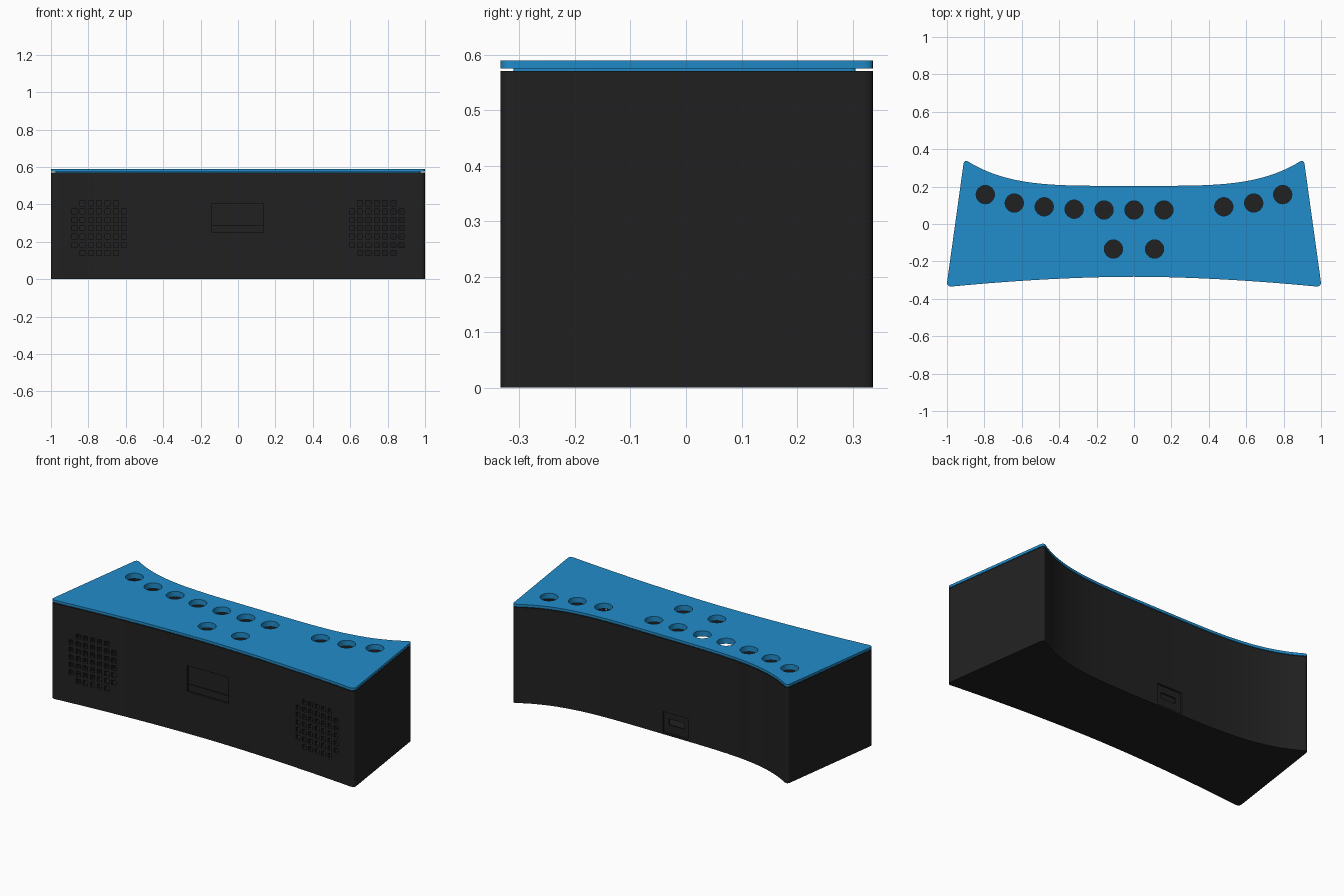
import bpy, bmesh, math
from mathutils import Vector

if "Cube" in bpy.data.objects:
    bpy.data.objects.remove(bpy.data.objects["Cube"])

WALL, BODY_H, TOP = 0.02, 0.571, 0.59


def material(name, rgb):
    m = bpy.data.materials.new(name)
    m.diffuse_color = (*rgb, 1)
    m.use_nodes = True
    m.node_tree.nodes["Principled BSDF"].inputs["Base Color"].default_value = m.diffuse_color
    return m


black = material("matte black", (0.0152, 0.0152, 0.0152))
blue = material("lid blue", (0.0152, 0.262, 0.59))


def outline(inset=0.0, r=0.03):
    """Plan shape: waisted box with curved front and back, corners rounded."""
    n = 40
    us = [-1 + 2 * i / n for i in range(n + 1)]
    pts = [Vector((1.003 * u, -0.282 - 0.055 * abs(u) ** 1.8)) for u in us]
    pts += [Vector((0.908 * u, 0.204 + 0.143 * abs(u) ** 4.2)) for u in reversed(us)]
    corners = {0, n, n + 1, 2 * n + 1}
    N = len(pts)
    off = []
    for i, p in enumerate(pts):                      # mitred inward offset
        a = (p - pts[i - 1]).normalized()
        b = (pts[(i + 1) % N] - p).normalized()
        na, nb = Vector((-a.y, a.x)), Vector((-b.y, b.x))
        off.append(p + (na + nb) * inset / (1 + na.dot(nb)))
    out = []
    for i, p in enumerate(off):
        if i in corners:                             # rounded corner
            a = p + (off[i - 1] - p).normalized() * r
            b = p + (off[(i + 1) % N] - p).normalized() * r
            out += [a * (1 - t) ** 2 + p * 2 * t * (1 - t) + b * t * t
                    for t in [k / 6 for k in range(7)]]
        else:
            out.append(p)
    return out


def add_prism(bm, pts, z0, z1):
    lo = [bm.verts.new((p[0], p[1], z0)) for p in pts]
    hi = [bm.verts.new((p[0], p[1], z1)) for p in pts]
    bm.faces.new(lo[::-1])
    bm.faces.new(hi)
    for i in range(len(pts)):
        j = (i + 1) % len(pts)
        bm.faces.new((lo[i], lo[j], hi[j], hi[i]))


def add_box(bm, x0, x1, y0, y1, z0, z1):
    add_prism(bm, [(x0, y0), (x1, y0), (x1, y1), (x0, y1)], z0, z1)


def make(name, bm, mat):
    me = bpy.data.meshes.new(name)
    bm.to_mesh(me)
    bm.free()
    ob = bpy.data.objects.new(name, me)
    bpy.context.collection.objects.link(ob)
    me.materials.append(mat)
    return ob


def boolean(ob, bm, op="DIFFERENCE"):
    """Apply a boolean with the given bmesh, then drop the helper."""
    tool = make("cutter", bm, ob.data.materials[0])
    tool.hide_render = True
    mod = ob.modifiers.new("cut", "BOOLEAN")
    mod.operation, mod.solver, mod.object = op, "EXACT", tool
    bpy.context.view_layer.update()
    dg = bpy.context.evaluated_depsgraph_get()
    me = bpy.data.meshes.new_from_object(ob.evaluated_get(dg))
    ob.modifiers.clear()
    ob.data = me
    bpy.data.objects.remove(tool)


def smooth(ob):
    bpy.ops.object.select_all(action="DESELECT")
    ob.select_set(True)
    bpy.context.view_layer.objects.active = ob
    bpy.ops.object.shade_smooth_by_angle(angle=math.radians(30))


# Hollow body
bm = bmesh.new()
add_prism(bm, outline(), 0, BODY_H)
body = make("case_body", bm, black)
bm = bmesh.new()
add_prism(bm, outline(WALL, 0.015), WALL, 0.7)
boolean(body, bm)

# Shallow recesses: display ledge at the front, socket plate at the back
bm = bmesh.new()
add_box(bm, -0.138, 0.136, -0.4, -0.272, 0.25, 0.405)
add_box(bm, -0.157, 0.01, 0.194, 0.3, 0.01, 0.135)
boolean(body, bm)

# Through openings: display window, socket slot, two speaker grilles
bm = bmesh.new()
add_box(bm, -0.138, 0.136, -0.4, -0.2, 0.29, 0.405)
add_box(bm, -0.123, -0.024, 0.1, 0.3, 0.06, 0.095)
h, pitch = 0.0135, 0.0445
for side in (-1, 1):
    for i in range(-3, 4):
        for j in range(-3, 4):
            if abs(i) == 3 and abs(j) == 3:
                continue
            x, z = side * 0.742 + i * pitch, 0.2725 + j * pitch
            add_box(bm, x - h, x + h, -0.4, -0.2, z - h, z + h)
boolean(body, bm)
smooth(body)

# Lid: top plate with an inset lip that plugs into the body
bm = bmesh.new()
add_prism(bm, outline(), 0.575, TOP)
lid = make("lid", bm, blue)
bm = bmesh.new()
add_prism(bm, outline(WALL + 0.002, 0.015), 0.557, 0.58)
boolean(lid, bm, "UNION")

# Button holes: a curved row along the back and a pair at the front
holes = [(s * x, y) for s in (-1, 1)
         for x, y in ((0.795, 0.157), (0.64, 0.112), (0.48, 0.092), (0.16, 0.075), (0.11, -0.134))]
holes += [(0, 0.075), (-0.32, 0.079)]
bm = bmesh.new()
for cx, cy in holes:
    add_prism(bm, [(cx + 0.049 * math.cos(a), cy + 0.049 * math.sin(a))
                   for a in [2 * math.pi * k / 32 for k in range(32)]], 0.5, 0.7)
boolean(lid, bm)
smooth(lid)
